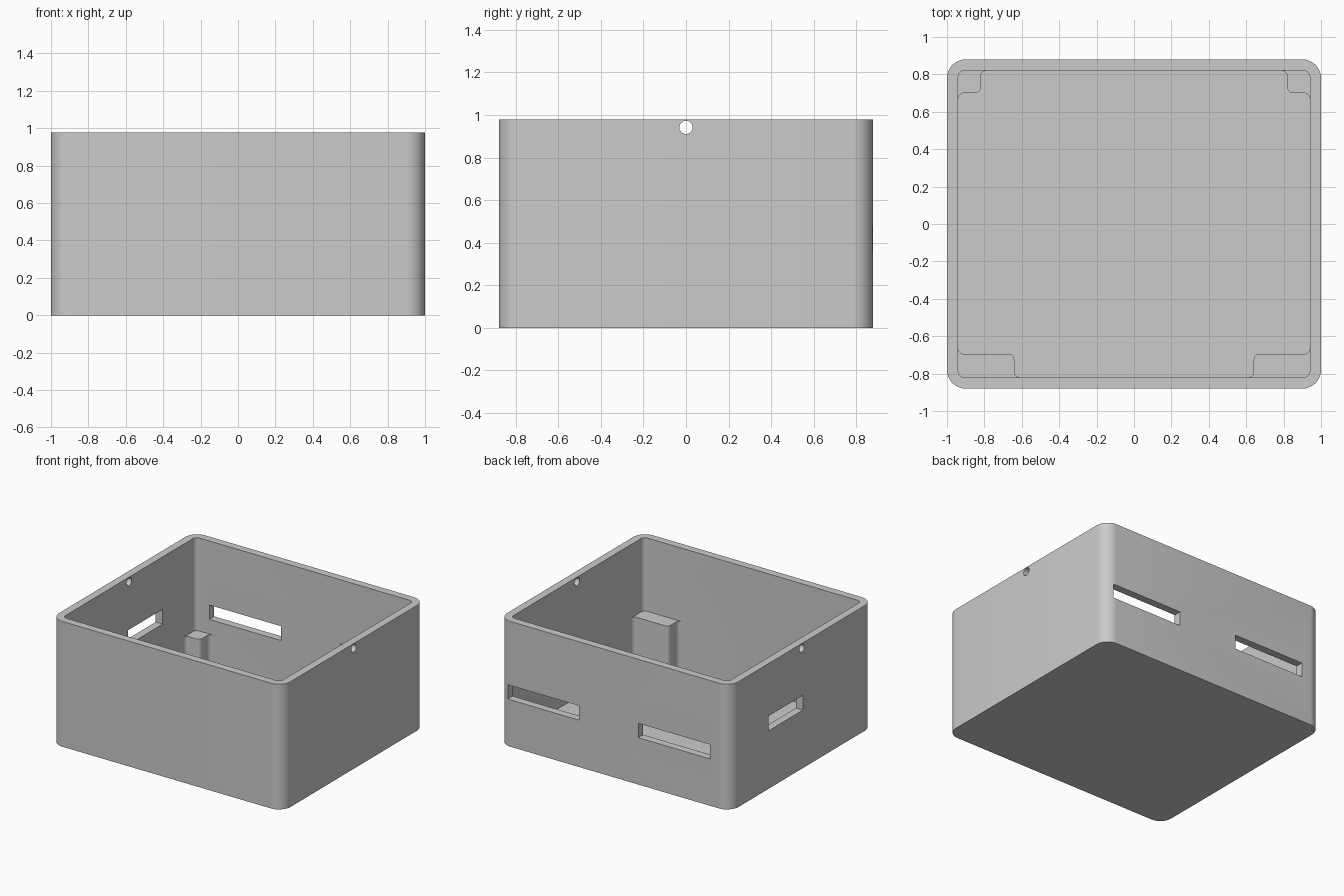
import bpy, bmesh, math
from mathutils import Vector

if "Cube" in bpy.data.objects:
    bpy.data.objects.remove(bpy.data.objects["Cube"])

HX, HY, HEIGHT = 1.0, 0.88, 0.978      # outer half sizes and height
WALL, FLOOR = 0.06, 0.04
IX, IY = HX - WALL, HY - WALL          # inner half sizes

grey = bpy.data.materials.new("plain grey")
grey.use_nodes = True
grey.diffuse_color = (0.6, 0.6, 0.6, 1)
grey.node_tree.nodes["Principled BSDF"].inputs["Base Color"].default_value = (0.6, 0.6, 0.6, 1)


def rounded(corners, steps=8):
    """Outline from (x, y, radius) corners, all right angles."""
    out = []
    for i, (x, y, r) in enumerate(corners):
        p = Vector((x, y))
        if r == 0:
            new = [p]
        else:
            a = (Vector(corners[i - 1][:2]) - p).normalized()
            b = (Vector(corners[(i + 1) % len(corners)][:2]) - p).normalized()
            c = p + (a + b) * r
            angles = [k * math.pi / 2 / steps for k in range(steps + 1)]
            new = [c - r * (b * math.cos(t) + a * math.sin(t)) for t in angles]
        out += [q for q in new if not out or (q - out[-1]).length > 1e-5]
    return out


def prism(name, outline, z0, z1):
    """Vertical extrusion of an outline."""
    bm = bmesh.new()
    face = bm.faces.new([bm.verts.new((p.x, p.y, z0)) for p in outline])
    top = bmesh.ops.extrude_face_region(bm, geom=[face])["geom"]
    verts = [v for v in top if isinstance(v, bmesh.types.BMVert)]
    bmesh.ops.translate(bm, verts=verts, vec=(0, 0, z1 - z0))
    bmesh.ops.recalc_face_normals(bm, faces=bm.faces)
    mesh = bpy.data.meshes.new(name)
    bm.to_mesh(mesh)
    bm.free()
    mesh.materials.append(grey)
    obj = bpy.data.objects.new(name, mesh)
    bpy.context.collection.objects.link(obj)
    return obj


def rectangle(x0, x1, y0, y1, r=0):
    return rounded([(x0, y0, r), (x1, y0, r), (x1, y1, r), (x0, y1, r)])


def combine(body, tool, operation):
    """Apply a boolean and drop the helper."""
    tool.hide_render = True
    mod = body.modifiers.new(tool.name, "BOOLEAN")
    mod.operation, mod.solver, mod.object = operation, "EXACT", tool
    bpy.context.view_layer.objects.active = body
    bpy.ops.object.modifier_apply(modifier=mod.name)
    bpy.data.objects.remove(tool)


# Open box
box = prism("enclosure", rectangle(-HX, HX, -HY, HY, 0.1), 0, HEIGHT)
combine(box, prism("cavity", rectangle(-IX, IX, -IY, IY, 0.035), FLOOR, HEIGHT + 0.2), "DIFFERENCE")


# Corner posts, filleted into the walls: tall wide ones in front, short ones behind
def post(name, sx, sy, w, d, height):
    r, e = 0.03, 0.02
    local = [(-e, -e, 0), (w + r, -e, 0), (w + r, 0, 0), (w, 0, r), (w, d, r),
             (0, d, r), (0, d + r, 0), (-e, d + r, 0)]
    outline = rounded([(sx * (IX - u), sy * (IY - v), q) for u, v, q in local], 6)
    combine(box, prism(name, outline, FLOOR / 2, height), "UNION")


for side in (-1, 1):
    post("front_post", side, -1, 0.30, 0.125, 0.405)
    post("back_post", side, 1, 0.12, 0.12, 0.252)

# Cable slots: two in the back wall, one in the right wall
for x0, x1 in ((0.31, 0.924), (-0.822, -0.204)):
    combine(box, prism("back_slot", rectangle(x0, x1, IY - 0.03, HY + 0.1), 0.366, 0.478), "DIFFERENCE")
combine(box, prism("side_slot", rectangle(-HX - 0.1, -IX + 0.03, -0.015, 0.413), 0.453, 0.568), "DIFFERENCE")

# Round pin holes through both side walls near the rim
for side in (-1, 1):
    ring = [Vector((math.cos(t), math.sin(t))) * 0.031
            for t in (k * math.tau / 32 for k in range(32))]
    pin = prism("pin_hole", ring, -0.1, 0.1)
    pin.rotation_euler = (0, math.pi / 2, 0)
    pin.location = (side * (HX - WALL / 2), 0, 0.942)
    bpy.context.view_layer.update()
    combine(box, pin, "DIFFERENCE")

# Smooth rounded corners, crisp edges
bpy.ops.object.select_all(action="DESELECT")
box.select_set(True)
bpy.context.view_layer.objects.active = box
bpy.ops.object.shade_smooth_by_angle(angle=math.radians(30))
